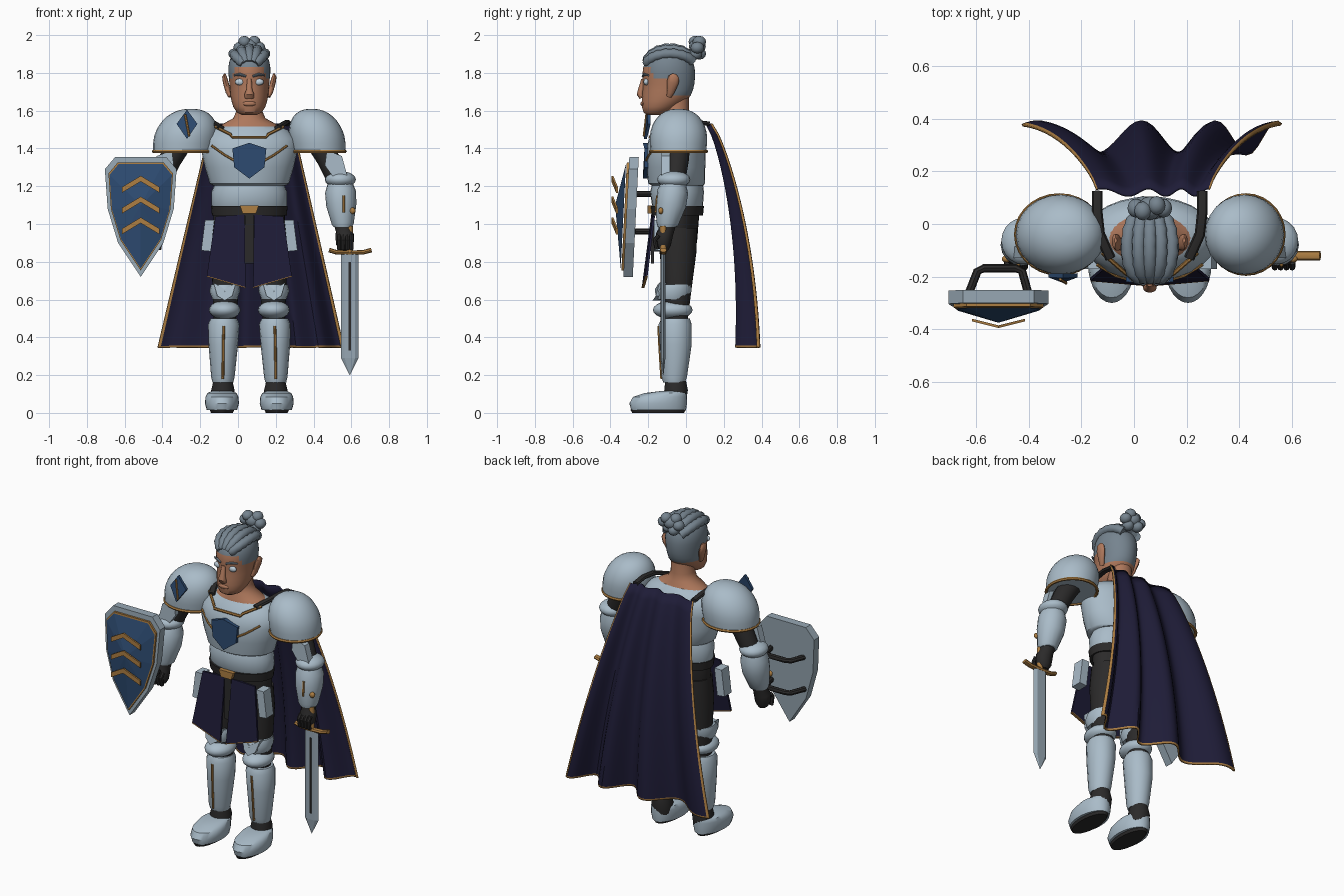
import bpy, bmesh, math
from mathutils import Vector

if "Cube" in bpy.data.objects:
    bpy.data.objects.remove(bpy.data.objects["Cube"])

def mat(name, r, g, b):
    m = bpy.data.materials.new(name)
    m.diffuse_color = (r, g, b, 1)
    m.use_nodes = True
    m.node_tree.nodes["Principled BSDF"].inputs["Base Color"].default_value = m.diffuse_color
    return m

STEEL = mat("armour steel", .40, .50, .58)
GREY = mat("blade steel", .31, .39, .455)
HAIR = mat("grey hair", .18, .23, .275)
SKIN = mat("skin", .43, .19, .107)
NAVY = mat("navy cloth", .013, .0115, .038)
BLUE = mat("shield blue", .026, .07, .165)
GOLD = mat("gold trim", .42, .21, .055)
DARK = mat("dark leather", .024, .023, .023)
EYE = mat("pale eye", .52, .62, .70)
CX = .06  # body centre line

def finish(name, bm, mats, smooth=40):
    bmesh.ops.recalc_face_normals(bm, faces=bm.faces)
    me = bpy.data.meshes.new(name)
    bm.to_mesh(me)
    bm.free()
    ob = bpy.data.objects.new(name, me)
    bpy.context.collection.objects.link(ob)
    for m in (mats if isinstance(mats, (list, tuple)) else [mats]):
        me.materials.append(m)
    if smooth:
        bpy.ops.object.select_all(action='DESELECT')
        ob.select_set(True)
        bpy.context.view_layer.objects.active = ob
        bpy.ops.object.shade_smooth_by_angle(angle=math.radians(smooth))
    return ob

def skin_rings(name, rings, mats, closed=False, smooth=40, rule=None):
    bm = bmesh.new()
    vs = [[bm.verts.new(p) for p in r] for r in rings]
    n = len(vs[0])
    for i in range(len(vs) if closed else len(vs) - 1):
        a, b = vs[i], vs[(i + 1) % len(vs)]
        for j in range(n):
            bm.faces.new((a[j], a[(j + 1) % n], b[(j + 1) % n], b[j]))
    if not closed:
        bm.faces.new(vs[0])
        bm.faces.new(vs[-1])
    if rule:
        for f in bm.faces:
            f.material_index = rule(f.calc_center_median())
    return finish(name, bm, mats, smooth)

def loft(name, rings, m, n=28, smooth=40, rule=None):
    """Level rings: (z, centre x, front y, back y, half width)."""
    return skin_rings(name, [[(x + rx * math.cos(t), (y0 + y1) / 2 + (y1 - y0) / 2 * math.sin(t), z)
                              for t in (2 * math.pi * j / n for j in range(n))]
                             for z, x, y0, y1, rx in rings], m, smooth=smooth, rule=rule)

def tube(name, pts, m, ref=(0, 1, 0), n=12, closed=False):
    """Swept path: (x, y, z, radius across, radius along ref)."""
    P, rings = [Vector(p[:3]) for p in pts], []
    for i, p in enumerate(pts):
        k = len(P)
        a, b = (P[i - 1], P[(i + 1) % k]) if closed else (P[max(i - 1, 0)], P[min(i + 1, k - 1)])
        t = (b - a).normalized()
        v = Vector(ref)
        v = (v - v.dot(t) * t).normalized()
        u = t.cross(v)
        r2 = p[4] if len(p) > 4 else p[3]
        rings.append([P[i] + u * p[3] * math.cos(q) + v * r2 * math.sin(q)
                      for q in (2 * math.pi * j / n for j in range(n))])
    return skin_rings(name, rings, m, closed)

def ball(name, c, r, m, seg=20):
    bm = bmesh.new()
    bmesh.ops.create_uvsphere(bm, u_segments=seg, v_segments=seg // 2, radius=1)
    for v in bm.verts:
        v.co = Vector(c) + Vector(v.co[i] * r[i] for i in range(3))
    return finish(name, bm, m, 60)

def prism(name, outline, y0, y1, m, lean=0, zref=0, fold=0, xref=0):
    """Front outline (x, z) extruded y0..y1; lean tilts by height, fold by width."""
    f = lambda x, y, z: (x, y + lean * (z - zref) + fold * abs(x - xref), z)
    return skin_rings(name, [[f(x, y, z) for x, z in outline] for y in (y0, y1)], m, smooth=0)

# Torso, belt, neck
loft("breastplate", [(z, CX, a, b, r) for z, a, b, r in (
    (1.205, -.185, .095, .195), (1.215, -.2, .1, .21), (1.3, -.212, .102, .235), (1.39, -.216, .105, .255),
    (1.45, -.195, .1, .25), (1.50, -.16, .07, .2), (1.53, -.135, .04, .13))], STEEL)
loft("waist_plate", [(z, CX, a, b, r) for z, a, b, r in (
    (1.07, -.165, .08, .19), (1.1, -.18, .09, .2), (1.17, -.19, .095, .2), (1.207, -.18, .09, .185))], STEEL)
loft("belt", [(1.045, CX, -.182, .09, .198), (1.095, CX, -.19, .095, .203)], DARK)
loft("hips", [(z, CX, a, b, r) for z, a, b, r in (
    (.86, -.12, .04, .15), (.92, -.14, .06, .19), (1.05, -.15, .07, .19))], DARK)
prism("buckle", [(.025, 1.055), (.095, 1.055), (.11, 1.098), (.01, 1.098)], -.205, -.18, GOLD)
prism("centre_flap", [(.038, 1.05), (.082, 1.05), (.082, .79), (.038, .79)], -.185, -.17, DARK)
loft("neck", [(z, CX, a, b, r) for z, a, b, r in (
    (1.5, -.15, .05, .18), (1.53, -.145, .04, .14), (1.56, -.13, .025, .085), (1.6, -.125, .015, .068),
    (1.7, -.12, .015, .066))], SKIN)
tube("collar_trim", [(CX + x, y, z, .008) for x, y, z in (
    (-.18, -.11, 1.515), (-.1, -.18, 1.475), (-.09, -.19, 1.46), (.09, -.19, 1.46), (.1, -.18, 1.475),
    (.18, -.11, 1.515))], GOLD, ref=(0, 0, 1), n=6)
prism("chest_badge", [(.06, 1.43), (.15, 1.4), (.14, 1.3), (.06, 1.24), (-.02, 1.3), (-.03, 1.4)],
      -.229, -.2, BLUE, fold=.1, xref=CX)

# Head: hair cap chosen by position
def hair_rule(c):
    return 1 if c.z > 1.84 or (c.z > 1.78 and c.y > -.18) or (c.z > 1.67 and c.y > -.07) else 0
loft("head", [(z, CX, a, b, r) for z, a, b, r in (
    (1.577, -.205, -.13, .038), (1.59, -.225, -.08, .065), (1.62, -.233, -.04, .085), (1.65, -.234, 0, .094),
    (1.68, -.232, .025, .1), (1.71, -.23, .037, .102), (1.74, -.228, .044, .105), (1.77, -.23, .047, .108),
    (1.8, -.23, .048, .111), (1.83, -.226, .045, .111), (1.86, -.216, .036, .106), (1.89, -.195, .02, .094),
    (1.915, -.165, -.01, .07), (1.93, -.13, -.05, .03))], [SKIN, HAIR], n=40, rule=hair_rule)
tube("nose", [(CX, -.225, 1.765, .012), (CX, -.238, 1.71, .016), (CX, -.243, 1.688, .026, .018),
              (CX, -.233, 1.668, .024, .014)], SKIN)
ball("lips", (CX, -.229, 1.637), (.036, .012, .014), SKIN, 12)
for k in (-2, -1, 0, 1, 2):
    tube(f"braid_{k + 3}", [(CX + k * .042 * math.sin(a) ** .6, -.085 - .125 * math.cos(a),
                             1.84 + (.09 - .007 * k * k) * math.sin(a), .024 + .004 * (i % 2))
                            for i, a in enumerate(.2 + j * .17 for j in range(16))], HAIR, ref=(1, 0, 0), n=10)
for i in range(6):
    a = i * math.pi / 3
    ball(f"bun_lock_{i}", (CX + .052 * math.cos(a), .06 + .012 * math.sin(2 * a), 1.933 + .037 * math.sin(a)),
         (.033, .036, .031), HAIR, 12)
ball("bun_core", (CX, .06, 1.94), (.045, .045, .04), HAIR, 12)

# Paired parts
for s, side in ((-1, "right"), (1, "left")):
    X = lambda x: CX + s * x
    tube(f"{side}_ear", [(X(.1), -.09, 1.675, .012, .014), (X(.112), -.08, 1.7, .014, .02), (X(.125), -.07, 1.75, .015, .032),
                         (X(.132), -.065, 1.78, .012, .028), (X(.13), -.062, 1.795, .005, .01)], SKIN)
    ball(f"{side}_eye", (X(.05), -.211, 1.752), (.027, .014, .018), EYE, 12)
    tube(f"{side}_brow", [(X(.018), -.229, 1.782, .006), (X(.05), -.221, 1.792, .008), (X(.08), -.2, 1.787, .005)],
         HAIR, n=8)
    tube(f"{side}_chest_trim", [(X(.2), -.155, 1.415, .006), (X(.13), -.197, 1.365, .006),
                                (X(.06), -.217, 1.325, .006)], GOLD, n=6)
    tube(f"{side}_cape_strap", [(X(.2), .125, 1.53, .02, .012), (X(.2), .05, 1.54, .02, .012),
                                (X(.19), -.04, 1.535, .02, .012), (X(.15), -.13, 1.51, .02, .012)],
         DARK, ref=(0, 0, 1), n=8)
    # Shoulder: bulging dome tucked in at the trim, leaning inward
    w, c = (.168, .339) if s < 0 else (.147, .36)
    dome = [(1.45 + (.16 if a > 0 else .24) * math.sin(a), X(c - .03 * math.sin(a)), -.04 - .152 * math.cos(a) ** .85,
             -.04 + .152 * math.cos(a) ** .85, w * math.cos(a) ** .85) for a in (-.28 + i * .183 for i in range(11))]
    loft(f"{side}_pauldron", dome, STEEL, n=24)
    tube(f"{side}_pauldron_trim", [(X(c + .005) + (w - .005) * math.cos(t), -.04 + .148 * math.sin(t), 1.385, .009)
                                   for t in (i * math.pi / 14 for i in range(28))], GOLD, ref=(0, 0, 1), n=6, closed=True)
    # Arm
    tube(f"{side}_sleeve", [(X(.35), -.035, 1.45, .06), (X(.42), -.045, 1.34, .06), (X(.48), -.06, 1.2, .052)], DARK)
    prism(f"{side}_arm_plate", [(X(.41), 1.39), (X(.49), 1.36), (X(.52), 1.25), (X(.45), 1.24), (X(.40), 1.31)],
          -.13, -.085, STEEL)
    ball(f"{side}_elbow", (X(.482), -.065, 1.235), (.082, .088, .045), STEEL)
    tube(f"{side}_forearm", [(X(.48), -.065, 1.22, .065), (X(.483), -.07, 1.17, .082), (X(.487), -.08, 1.1, .08),
                             (X(.495), -.1, 1.0, .058), (X(.495), -.1, .985, .05)], STEEL, n=16)
    tube(f"{side}_forearm_trim", [(X(.5), -.153, 1.15, .007), (X(.5), -.16, 1.06, .007)], GOLD, n=6)
    ball(f"{side}_stud", (X(.545), -.133, 1.07), (.018, .014, .018), GOLD, 10)
    tube(f"{side}_glove", [(X(.495), -.1, 1.01, .05), (X(.5), -.105, .965, .042), (X(.505), -.115, .94, .05, .045),
                           (X(.505), -.12, .89, .045, .04), (X(.505), -.125, .865, .03)], DARK)
    for i in range(4):
        x = X(.475 + i * .022)
        tube(f"{side}_finger_{i}", [(x, -.145, .94, .012), (x, -.165, .915, .012), (x, -.155, .865, .011)], DARK, n=8)
    # Leg
    loft(f"{side}_thigh", [(z, X(x), a, b, r) for z, x, a, b, r in (
        (.5, .13, -.11, .01, .06), (.66, .125, -.12, .03, .07), (.85, .11, -.14, .055, .092), (.98, .095, -.14, .06, .095))], DARK)
    loft(f"{side}_knee_band", [(.6, X(.13), -.15, .01, .065), (.645, X(.13), -.165, .03, .082),
                               (.68, X(.128), -.15, .03, .075)], STEEL, n=16)
    prism(f"{side}_knee_crest", [(X(.07), .69), (X(.13), .655), (X(.19), .69), (X(.17), .62), (X(.13), .595), (X(.09), .62)],
          -.168, -.13, STEEL, lean=.2, zref=.64, fold=.3, xref=X(.13))
    ball(f"{side}_knee", (X(.13), -.07, .545), (.084, .105, .05), STEEL)
    loft(f"{side}_greave", [(z, X(x), a, b, r) for z, x, a, b, r in (
        (.16, .14, -.12, -.005, .055), (.19, .14, -.13, .005, .062), (.36, .138, -.14, .03, .078),
        (.47, .135, -.145, .03, .083), (.5, .135, -.13, .02, .07))], STEEL, n=16)
    tube(f"{side}_greave_trim", [(X(.135), -.146, .46, .007), (X(.138), -.141, .36, .007), (X(.14), -.13, .18, .007)], GOLD, n=6)
    loft(f"{side}_ankle", [(.06, X(.14), -.12, .0, .06), (.12, X(.14), -.115, .01, .062), (.17, X(.14), -.11, 0, .05)], DARK)
    loft(f"{side}_boot", [(z, X(.145), a, b, r) for z, a, b, r in (
        (.015, -.29, .0, .08), (.05, -.3, .005, .09), (.085, -.28, .005, .087), (.105, -.22, .005, .077), (.115, -.14, 0, .055))], STEEL)
    loft(f"{side}_sole", [(0, X(.145), -.285, -.01, .058), (.018, X(.145), -.295, 0, .066)], DARK)
    # Skirt panel, hem and hip plate
    prism(f"{side}_skirt_panel", [(X(.025), 1.05), (X(.18), 1.04), (X(.225), .725), (X(.02), .665)], -.185, -.172,
          NAVY, lean=.13, zref=1.05, fold=.05, xref=CX)
    prism(f"{side}_skirt_hem", [(X(.02), .666), (X(.225), .726), (X(.225), .721), (X(.02), .661)], -.186, -.171,
          GOLD, lean=.13, zref=1.05, fold=.05, xref=CX)
    prism(f"{side}_hip_plate", [(X(.185), 1.02), (X(.235), 1.02), (X(.255), .86), (X(.205), .855)], -.17, -.1, STEEL)

# Shoulder gem
prism("gem", [(-.27, 1.605), (-.215, 1.53), (-.27, 1.45), (-.325, 1.53)], -.214, -.198, BLUE, lean=.12, zref=1.53, fold=.2, xref=-.27)
tube("gem_trim", [(-.28, -.21, 1.58, .006), (-.258, -.224, 1.465, .006)], GOLD, n=6)

# Cape: folded grid with gold edge faces
bm = bmesh.new()
us = [0, .014] + [.014 + .972 * i / 48 for i in range(1, 48)] + [.986, 1]
vs = [i / 20 * .991 for i in range(21)] + [1]
grid = []
for v in vs:
    row = []
    for u in us:
        w = u - .06
        n = w * (1.91 + 1.474 * w)
        y = .122 + .205 * math.sin(v ** .76 * math.pi / 2) + (.014 + .048 * v) * math.cos(2 * math.pi * n)
        row.append(bm.verts.new(((-.145 + .435 * u) * (1 - v) + (-.425 + .985 * u) * v, y, 1.53 - 1.185 * v)))
    grid.append(row)
for j in range(len(vs) - 1):
    for i in range(len(us) - 1):
        f = bm.faces.new((grid[j][i], grid[j][i + 1], grid[j + 1][i + 1], grid[j + 1][i]))
        f.material_index = int(i in (0, len(us) - 2) or j == len(vs) - 2)
cape = finish("cape", bm, [NAVY, GOLD])
mod = cape.modifiers.new("thickness", 'SOLIDIFY')
mod.thickness, mod.offset = .01, 0

# Shield: slab, gold rim, raised blue face, chevrons, straps
SX, LEAN = -.515, .05
half = [(.135, 1.355), (.19, 1.29), (.175, 1.08), (.12, .9), (0, .72)]
def shield_outline(k):
    h = [(x * k, 1.06 + (z - 1.06) * k) for x, z in half]
    return [(SX + x, z) for x, z in h] + [(SX - x, z) for x, z in h[-2::-1]]
prism("shield_slab", shield_outline(1), -.3, -.25, GREY, LEAN, 1.355)
prism("shield_rim", shield_outline(.9), -.312, -.29, GOLD, LEAN, 1.355)
bm = bmesh.new()
ring = [bm.verts.new((x, -.316 + LEAN * (z - 1.355), z)) for x, z in shield_outline(.87)]
peak = bm.verts.new((SX, -.375, 1.1))
for i, v in enumerate(ring):
    bm.faces.new((v, ring[(i + 1) % len(ring)], peak))
bm.faces.new(ring)
finish("shield_face", bm, BLUE, 0)
for i, z in enumerate((1.255, 1.145, 1.035)):
    prism(f"chevron_{i}", [(SX, z), (SX + .1, z - .06), (SX + .1, z - .09), (SX, z - .03), (SX - .1, z - .09), (SX - .1, z - .06)],
          -.395, -.385, GOLD, fold=.25, xref=SX)
for i, z in enumerate((1.16, .96)):
    tube(f"shield_strap_{i}", [(x, y, z, .016) for x, y in ((-.63, -.27), (-.595, -.18), (-.57, -.168), (-.45, -.168), (-.425, -.18), (-.4, -.27))],
         DARK, ref=(0, 0, 1), n=8)

# Sword: flat blade with bevelled edges, front groove, guard, grip
WX, WY = .592, -.12
rings = [[(WX + w * i, WY + t * j, z) for i, j in ((-1, 0), (-.6, -1), (.6, -1), (1, 0), (.6, 1), (-.6, 1))]
         for z, w, t in ((.845, .046, .012), (.29, .046, .011), (.2, .001, .001))]
skin_rings("blade", rings, GREY, smooth=0)
prism("fuller", [(WX - .006, .8), (WX + .006, .8), (WX + .006, .33), (WX - .006, .33)], WY - .015, WY - .008, DARK)
tube("guard", [(WX + x, WY, z, .012, .018) for x, z in ((-.11, .862), (-.07, .85), (0, .848), (.07, .85), (.115, .862))], GOLD, n=8)
tube("grip", [(WX, WY, .85, .017), (WX, WY, .99, .017)], GOLD)
